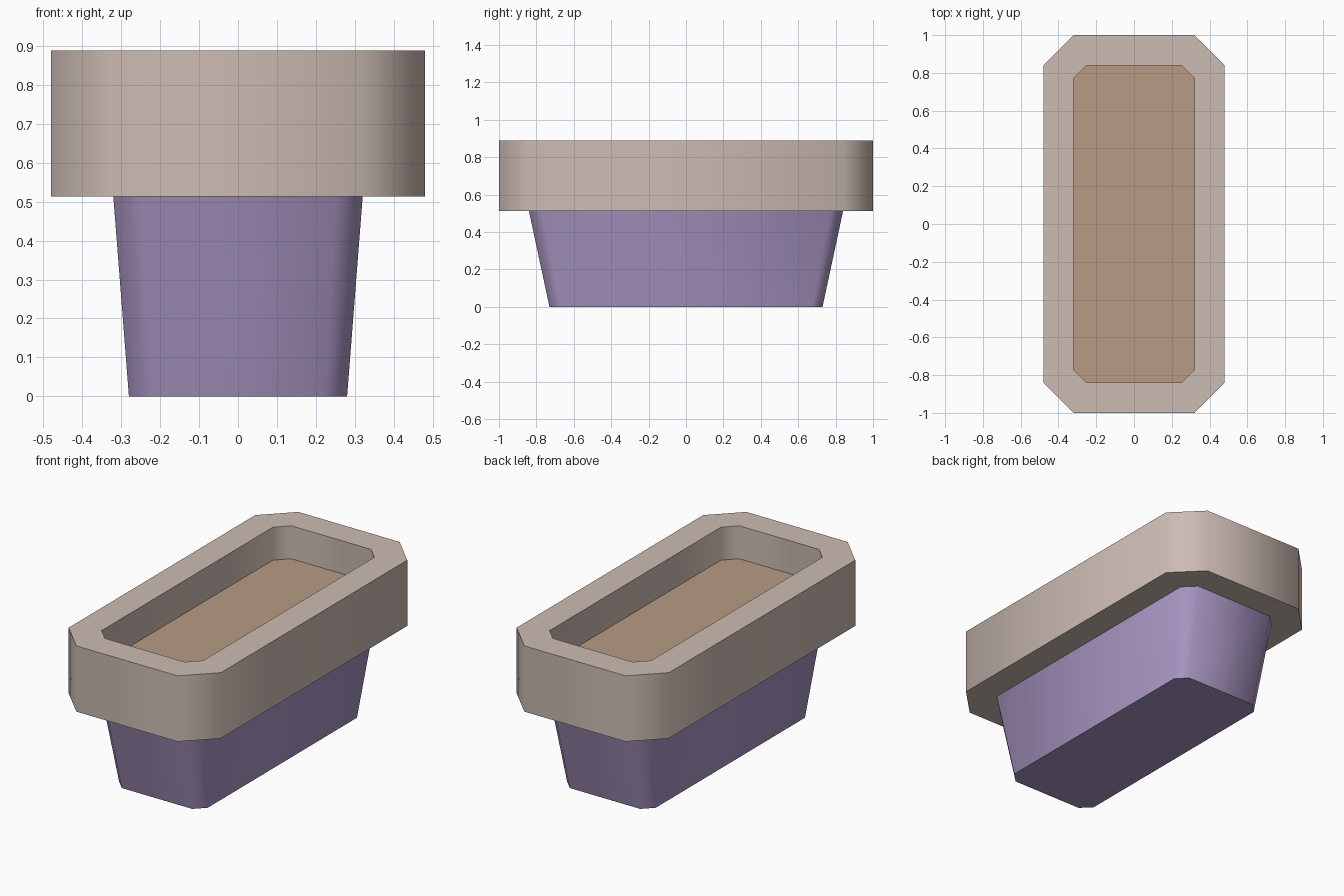
import bpy
import bmesh
import math

cube = bpy.data.objects.get("Cube")
if cube:
    bpy.data.objects.remove(cube, do_unlink=True)


def material(name, rgb):
    """Flat colour from sRGB 0-255 values."""
    linear = [((c / 255 + 0.055) / 1.055) ** 2.4 for c in rgb] + [1.0]
    mat = bpy.data.materials.new(name)
    mat.use_nodes = True
    mat.diffuse_color = linear
    bsdf = mat.node_tree.nodes["Principled BSDF"]
    bsdf.inputs["Base Color"].default_value = linear
    bsdf.inputs["Roughness"].default_value = 0.9
    return mat


def octagon(bm, hx, hy, cut, z):
    """Rectangle with cut corners, counter-clockwise from above."""
    pts = [(hx, hy - cut), (hx - cut, hy), (cut - hx, hy), (-hx, hy - cut),
           (-hx, cut - hy), (cut - hx, -hy), (hx - cut, -hy), (hx, cut - hy)]
    return [bm.verts.new((x, y, z)) for x, y in pts]


def loft(name, sections, mat, cap_bottom=False, cap_top=False):
    """Skin a stack of cut-corner outlines, optionally capping the ends."""
    bm = bmesh.new()
    loops = [octagon(bm, *s) for s in sections]
    for low, high in zip(loops, loops[1:]):
        for i in range(len(low)):
            j = (i + 1) % len(low)
            bm.faces.new((low[i], low[j], high[j], high[i]))
    if cap_bottom:
        bm.faces.new(loops[0][::-1])
    if cap_top:
        bm.faces.new(loops[-1])
    mesh = bpy.data.meshes.new(name)
    bm.to_mesh(mesh)
    bm.free()
    mesh.materials.append(mat)
    obj = bpy.data.objects.new(name, mesh)
    bpy.context.collection.objects.link(obj)
    # Smooth around the sides, crisp at the rims
    bpy.ops.object.select_all(action='DESELECT')
    obj.select_set(True)
    bpy.context.view_layer.objects.active = obj
    bpy.ops.object.shade_smooth_by_angle(angle=math.radians(60))
    return obj


purple = material("muted purple", (167, 149, 193))
stone = material("warm grey", (204, 188, 179))
earth = material("soil brown", (183, 156, 133))

SEAT, SOIL, TOP = 0.513, 0.70, 0.888
opening = (0.32, 0.84, 0.068)
outside = (0.48, 1.0, 0.16)

# Tapered trough
loft("planter_body", [(0.28, 0.73, 0.058, 0), (*opening, SEAT)], purple, cap_bottom=True)

# Thick collar: underside, outer wall, top, inner wall
loft("planter_rim", [(*opening, SEAT), (*outside, SEAT), (*outside, TOP),
                     (*opening, TOP), (*opening, SOIL)], stone)

# Soil sunk inside the collar
loft("soil", [(*opening, SOIL)], earth, cap_top=True)
